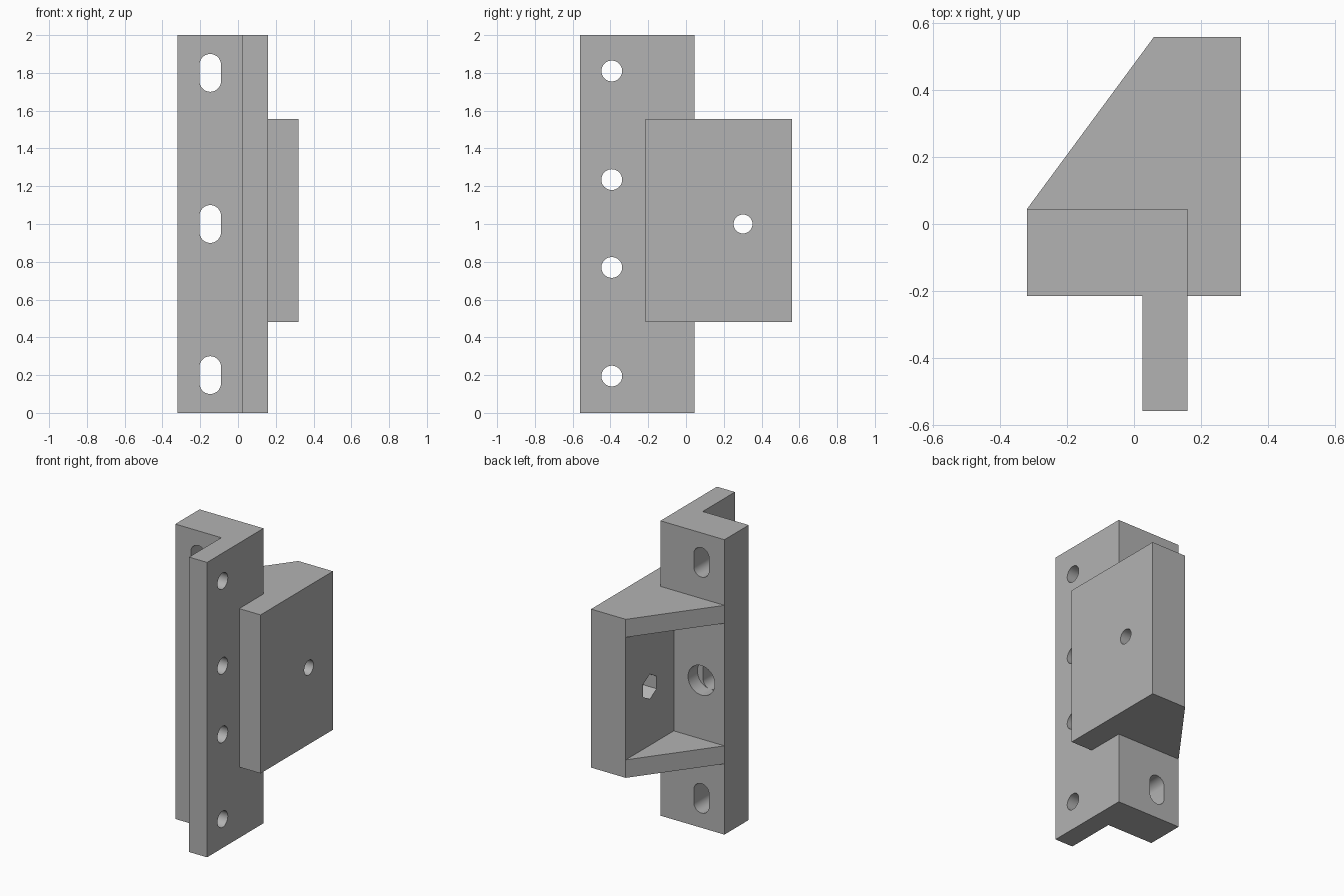
import bpy, bmesh, math

cube = bpy.data.objects.get("Cube")
if cube:
    bpy.data.objects.remove(cube, do_unlink=True)

grey = bpy.data.materials.new("plain grey")
grey.use_nodes = True
grey.diffuse_color = (0.45, 0.45, 0.45, 1)
grey.node_tree.nodes["Principled BSDF"].inputs["Base Color"].default_value = (0.45, 0.45, 0.45, 1)


def prism(name, outline, low, high, axis="z"):
    """Extrude a 2D outline along an axis; the outline uses the other two axes in order."""
    place = {"x": lambda a, b, t: (t, a, b),
             "y": lambda a, b, t: (a, t, b),
             "z": lambda a, b, t: (a, b, t)}[axis]
    bm = bmesh.new()
    rings = [[bm.verts.new(place(a, b, t)) for a, b in outline] for t in (low, high)]
    n = len(outline)
    bm.faces.new(rings[0])
    bm.faces.new(rings[1])
    for i in range(n):
        j = (i + 1) % n
        bm.faces.new((rings[0][i], rings[0][j], rings[1][j], rings[1][i]))
    bmesh.ops.recalc_face_normals(bm, faces=bm.faces)
    mesh = bpy.data.meshes.new(name)
    bm.to_mesh(mesh)
    bm.free()
    mesh.materials.append(grey)
    obj = bpy.data.objects.new(name, mesh)
    bpy.context.collection.objects.link(obj)
    return obj


def rounded(a, b, radius, sides=48, stretch=0):
    """Circle or polygon outline; stretch pulls its halves apart into a slot."""
    points = []
    for i in range(sides):
        angle = 2 * math.pi * (i + 0.5) / sides if stretch else 2 * math.pi * i / sides + math.pi / 2
        s = math.sin(angle)
        points.append((a + radius * math.cos(angle),
                       b + radius * s + math.copysign(stretch, s)))
    return points


def activate(obj):
    bpy.ops.object.select_all(action="DESELECT")
    obj.select_set(True)
    bpy.context.view_layer.objects.active = obj


def cut(target, outline, low, high, axis):
    cutter = prism("cutter", outline, low, high, axis)
    cutter.hide_render = True
    mod = target.modifiers.new("hole", "BOOLEAN")
    mod.operation = "DIFFERENCE"
    mod.solver = "EXACT"
    mod.object = cutter
    activate(target)
    bpy.ops.object.modifier_apply(modifier=mod.name)
    bpy.data.objects.remove(cutter, do_unlink=True)


# Shared levels
left, bar_right, wall, side = -0.32, 0.16, 0.06, 0.32
front, step, bar_back, back = -0.56, -0.215, 0.045, 0.56
bottom, top, rim = 0.48, 1.555, 0.122

# Tall angle bar
angle_bar = prism("angle_bar", [(left, step), (0.025, step), (0.025, front),
                                (bar_right, front), (bar_right, bar_back), (left, bar_back)], 0, 2)
for z in (0.2, 1.0, 1.8):
    cut(angle_bar, rounded(-0.147, z, 0.057, stretch=0.043), -0.5, 0.3, "y")
for z in (0.195, 0.77, 1.235, 1.81):
    cut(angle_bar, rounded(-0.393, z, 0.055), -0.2, 0.4, "x")
# Round recess behind the middle slot
cut(angle_bar, rounded(-0.147, 1.0, 0.1), bar_back - 0.1, 0.2, "y")

# Side block with a bolt hole and a hexagonal nut pocket
side_block = prism("side_block", [(bar_right, step), (side, step), (side, back),
                                  (wall, back), (wall, bar_back), (bar_right, bar_back)], bottom, top)
cut(side_block, rounded(0.302, 1.0, 0.05), -0.2, 0.6, "x")
cut(side_block, rounded(0.302, 1.0, 0.085, sides=6), -0.1, wall + 0.1, "x")

# Triangular ribs above and below the open pocket
triangle = [(left, bar_back), (wall, bar_back), (wall, back)]
lower_rib = prism("lower_rib", triangle, bottom, bottom + rim)
upper_rib = prism("upper_rib", triangle, top - rim, top)

for part in (angle_bar, side_block, lower_rib, upper_rib):
    activate(part)
    bpy.ops.object.shade_smooth_by_angle(angle=math.radians(30))
